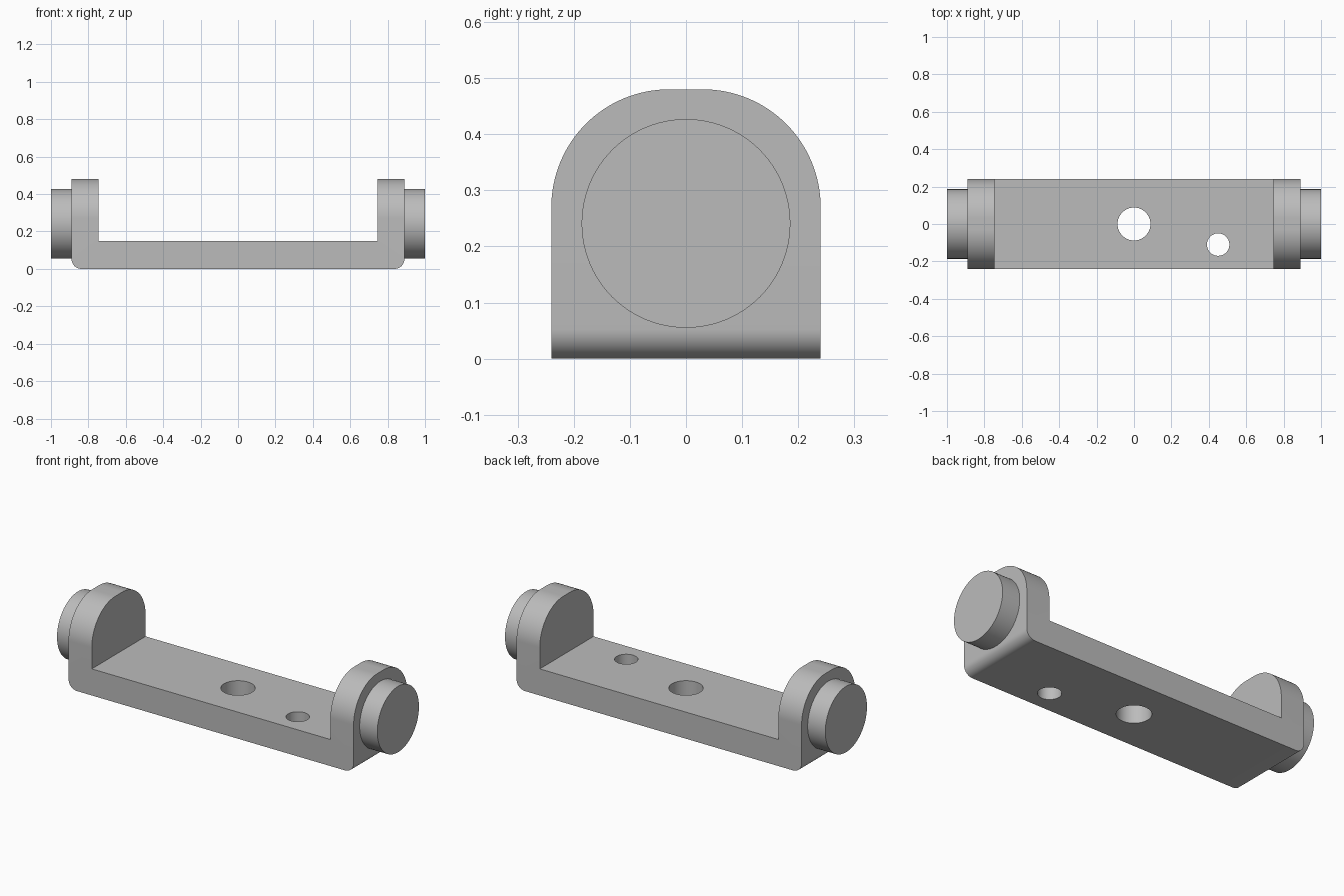
import bpy, math

cube = bpy.data.objects.get("Cube")
if cube:
    bpy.data.objects.remove(cube, do_unlink=True)

HALF_LEN, HALF_WIDTH, HEIGHT = 0.89, 0.24, 0.48
INNER, BASE_TOP = 0.745, 0.15
TOP_R, EDGE_R = 0.21, 0.053
BOSS_R, BOSS_Z = 0.186, 0.241

grey = bpy.data.materials.new("plain grey")
grey.use_nodes = True
colour = (0.5, 0.5, 0.5, 1)
grey.diffuse_color = colour
grey.node_tree.nodes["Principled BSDF"].inputs["Base Color"].default_value = colour


def arc(cx, cz, r, start, end, steps):
    """Points along an arc, angles in degrees."""
    angles = [math.radians(start + (end - start) * i / steps) for i in range(steps + 1)]
    return [(cx + r * math.cos(a), cz + r * math.sin(a)) for a in angles]


def extrude(name, profile, place, low, high):
    """Prism from a 2D profile; place(u, v, depth) gives the 3D point."""
    n = len(profile)
    verts = [place(u, v, d) for d in (low, high) for u, v in profile]
    faces = [list(range(n))[::-1], list(range(n, 2 * n))]
    faces += [(i, (i + 1) % n, n + (i + 1) % n, n + i) for i in range(n)]
    mesh = bpy.data.meshes.new(name)
    mesh.from_pydata(verts, [], faces)
    mesh.materials.append(grey)
    obj = bpy.data.objects.new(name, mesh)
    bpy.context.collection.objects.link(obj)
    bpy.context.view_layer.objects.active = obj
    bpy.ops.object.mode_set(mode='EDIT')
    bpy.ops.mesh.select_all(action='SELECT')
    bpy.ops.mesh.normals_make_consistent(inside=False)
    bpy.ops.object.mode_set(mode='OBJECT')
    return obj


def along_x(u, v, d):
    return (d, u, v)


def along_y(u, v, d):
    return (u, d, v)


def along_z(u, v, d):
    return (u, v, d)


def smooth(obj):
    bpy.ops.object.select_all(action='DESELECT')
    obj.select_set(True)
    bpy.context.view_layer.objects.active = obj
    bpy.ops.object.shade_smooth_by_angle(angle=math.radians(30))


def boolean(obj, cutter, operation):
    mod = obj.modifiers.new(operation.title(), 'BOOLEAN')
    mod.operation, mod.object, mod.solver = operation, cutter, 'EXACT'
    bpy.context.view_layer.objects.active = obj
    bpy.ops.object.modifier_apply(modifier=mod.name)
    bpy.data.objects.remove(cutter, do_unlink=True)


# U-shaped bracket with rounded lower edges
u_profile = arc(-HALF_LEN + EDGE_R, EDGE_R, EDGE_R, 180, 270, 12)
u_profile += arc(HALF_LEN - EDGE_R, EDGE_R, EDGE_R, 270, 360, 12)
u_profile += [(HALF_LEN, HEIGHT), (INNER, HEIGHT), (INNER, BASE_TOP),
              (-INNER, BASE_TOP), (-INNER, HEIGHT), (-HALF_LEN, HEIGHT)]
bracket = extrude("bracket", u_profile, along_y, -HALF_WIDTH, HALF_WIDTH)

# Round the tops of both end plates
for side in (-1, 1):
    corner = arc(side * (HALF_WIDTH - TOP_R), HEIGHT - TOP_R, TOP_R,
                 0 if side > 0 else 180, 90, 32)
    corner += [(side * (HALF_WIDTH - TOP_R), HEIGHT + 0.1),
               (side * (HALF_WIDTH + 0.1), HEIGHT + 0.1),
               (side * (HALF_WIDTH + 0.1), HEIGHT - TOP_R)]
    boolean(bracket, extrude("corner_cutter", corner, along_x, -1, 1), 'DIFFERENCE')

# Bolt holes through the base
for x, y, r in ((0, 0, 0.088), (0.45, -0.11, 0.06)):
    ring = arc(x, y, r, 0, 360, 64)[:-1]
    boolean(bracket, extrude("hole_cutter", ring, along_z, -0.1, 0.3), 'DIFFERENCE')
smooth(bracket)

# Round boss on each end plate
disc = arc(0, BOSS_Z, BOSS_R, 0, 360, 96)[:-1]
for name, low, high in (("left_boss", HALF_LEN, 1), ("right_boss", -1, -HALF_LEN)):
    smooth(extrude(name, disc, along_x, low, high))
